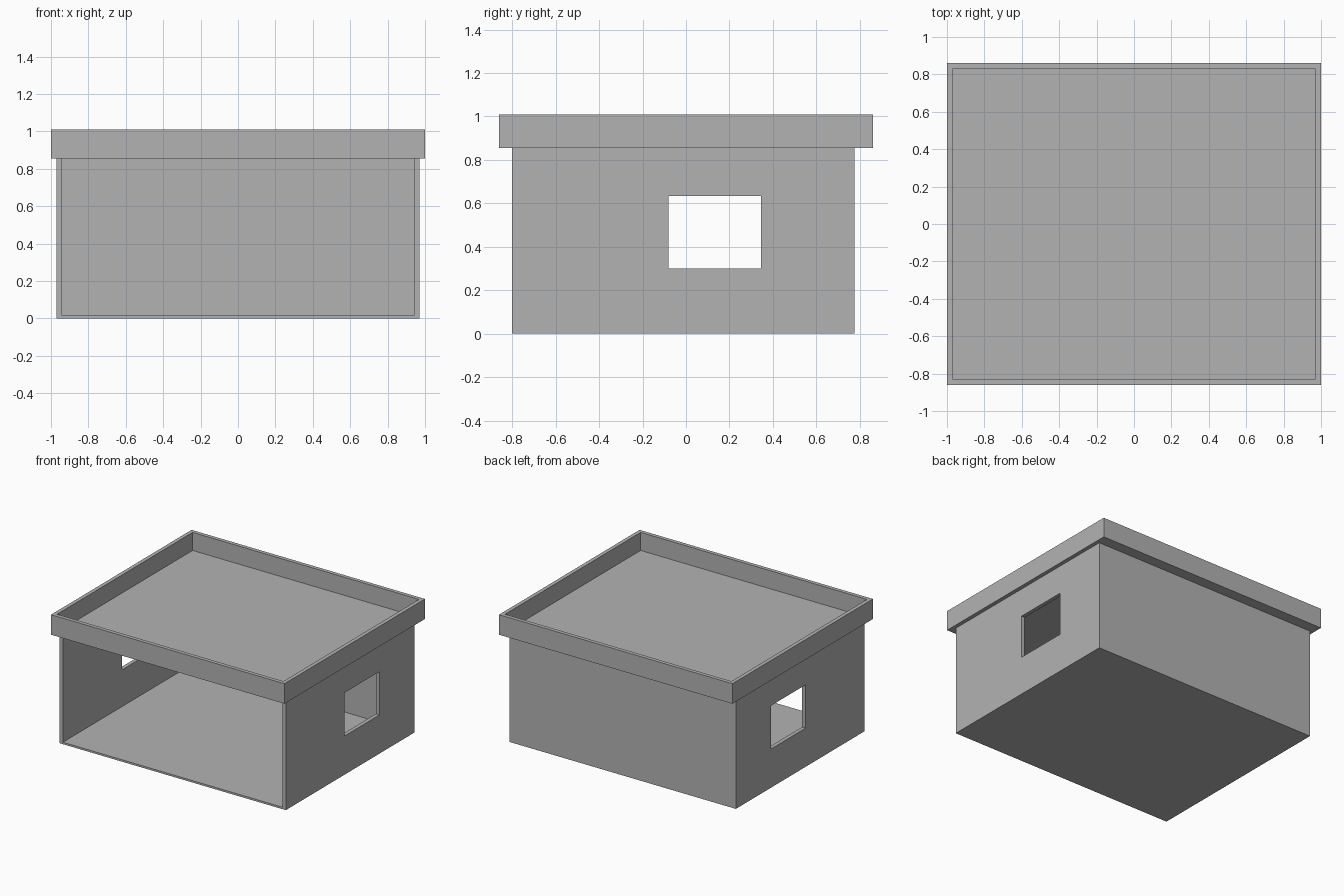
import bpy
import bmesh
from mathutils import Vector

default = bpy.data.objects.get("Cube")
if default:
    bpy.data.objects.remove(default, do_unlink=True)

# Single plaster colour
grey = bpy.data.materials.new("plaster_grey")
grey.use_nodes = True
COLOUR = (0.45, 0.45, 0.45, 1)
grey.diffuse_color = COLOUR
grey.node_tree.nodes["Principled BSDF"].inputs["Base Color"].default_value = COLOUR


def box(name, low, high):
    """Box spanning two opposite corners."""
    low, high = Vector(low), Vector(high)
    bm = bmesh.new()
    bmesh.ops.create_cube(bm, size=1)
    for v in bm.verts:
        v.co = (low + high) / 2 + v.co * (high - low)
    mesh = bpy.data.meshes.new(name)
    bm.to_mesh(mesh)
    bm.free()
    mesh.materials.append(grey)
    obj = bpy.data.objects.new(name, mesh)
    bpy.context.collection.objects.link(obj)
    return obj


def cut(target, low, high):
    """Subtract a box from the target and discard the cutter."""
    cutter = box("cutter", low, high)
    cutter.hide_render = True
    mod = target.modifiers.new("cut", "BOOLEAN")
    mod.operation = "DIFFERENCE"
    mod.solver = "EXACT"
    mod.object = cutter
    bpy.context.view_layer.objects.active = target
    bpy.ops.object.modifier_apply(modifier=mod.name)
    bpy.data.objects.remove(cutter, do_unlink=True)


WALL = 0.03            # wall and parapet thickness
SLAB = 0.015           # floor and roof thickness
HALF_X = 0.97
FRONT, BACK = -0.80, 0.775
EAVES, TOP = 0.855, 1.01
ROOF_X, ROOF_Y = 1.0, 0.86

# Room: floor and three walls, open at the front
room = box("room_shell", (-HALF_X, FRONT, 0), (HALF_X, BACK, EAVES))
cut(room, (-HALF_X + WALL, FRONT - 0.1, SLAB),
    (HALF_X - WALL, BACK - WALL, EAVES + 0.1))

# Matching windows through both side walls
cut(room, (-1.2, -0.08, 0.30), (1.2, 0.345, 0.635))

# Flat roof with a raised parapet
roof = box("roof_tray", (-ROOF_X, -ROOF_Y, EAVES), (ROOF_X, ROOF_Y, TOP))
cut(roof, (-ROOF_X + WALL, -ROOF_Y + WALL, EAVES + SLAB),
    (ROOF_X - WALL, ROOF_Y - WALL, TOP + 0.1))
